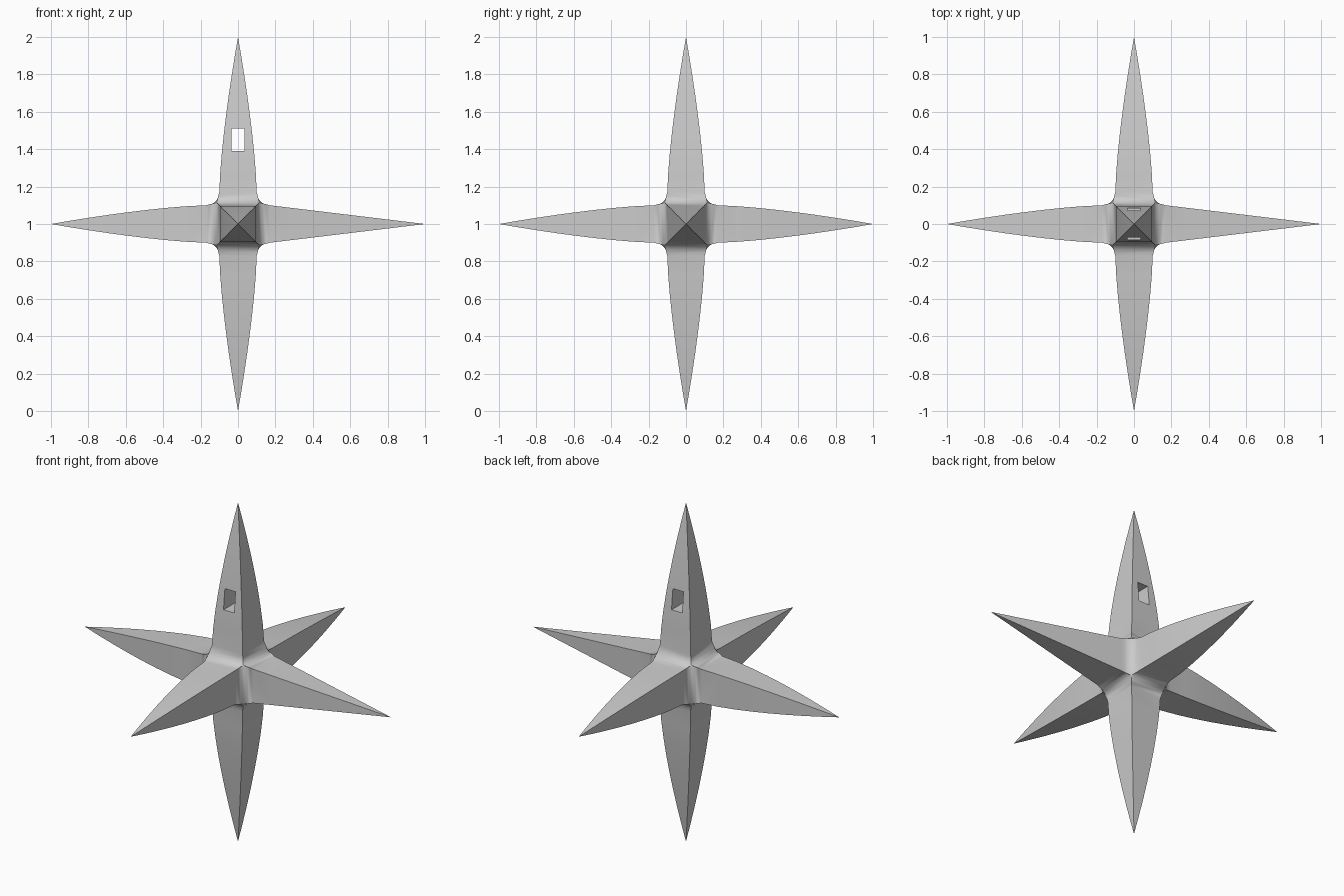
import bpy, bmesh, math
from mathutils import Vector

if "Cube" in bpy.data.objects:
    bpy.data.objects.remove(bpy.data.objects["Cube"])

H, R = 0.1, 0.07          # arm half width, fillet radius
B = H + R                 # where each arm starts
SEG = 6
C = Vector((0, 0, 1))
AX = [Vector((1, 0, 0)), Vector((0, 1, 0)), Vector((0, 0, 1))]

bm = bmesh.new()


def face(*pts):
    return bm.faces.new([bm.verts.new(p + C) for p in pts])


def arm(d, u, v, power):
    """Square tapering spike along d, with bowed or straight sides."""
    rings = []
    for i in range(8):
        s = i / 8
        h = H * (1 - s ** power)
        c = d * (B + (1 - B) * s)
        rings.append([c + u * a * h + v * b * h
                      for a, b in ((1, 1), (-1, 1), (-1, -1), (1, -1))])
    for r, q in zip(rings, rings[1:]):
        for k in range(4):
            n = (k + 1) % 4
            face(r[k], r[n], q[n], q[k])
    for k in range(4):
        face(rings[-1][k], rings[-1][(k + 1) % 4], d)


def arc(a, b):
    """Concave quarter arc from arm a to arm b."""
    out = []
    for i in range(SEG + 1):
        t = math.pi / 2 * i / SEG
        out.append(a * (B - R * math.sin(t)) + b * (B - R * math.cos(t)))
    # ends snap to the arm corners: (H, B) and (B, H)
    return out


# six arms
for i in range(3):
    for s in (1, -1):
        arm(AX[i] * s, AX[(i + 1) % 3], AX[(i + 2) % 3],
            1.0 if (i == 0 and s == 1) else 1.45)

# twelve fillets between neighbouring arms
for i in range(3):
    a, b, w = AX[i], AX[(i + 1) % 3], AX[(i + 2) % 3] * H
    for sa in (1, -1):
        for sb in (1, -1):
            p = arc(a * sa, b * sb)
            for m, n in zip(p, p[1:]):
                face(m - w, n - w, n + w, m + w)

# eight three-sided corner webs
for sx in (1, -1):
    for sy in (1, -1):
        for sz in (1, -1):
            d = [AX[0] * sx, AX[1] * sy, AX[2] * sz]
            mid = (d[0] + d[1] + d[2]) * 0.115
            for i in range(3):
                p = arc(d[i], d[(i + 1) % 3])
                w = d[(i + 2) % 3] * H
                for m, n in zip(p, p[1:]):
                    face(m + w, n + w, mid)

bmesh.ops.remove_doubles(bm, verts=bm.verts[:], dist=1e-4)
bmesh.ops.recalc_face_normals(bm, faces=bm.faces[:])
me = bpy.data.meshes.new("star_body")
bm.to_mesh(me)
bm.free()
star = bpy.data.objects.new("star_body", me)
bpy.context.collection.objects.link(star)

# rectangular hanging slot through the top arm
bpy.ops.mesh.primitive_cube_add(size=1, location=(0, 0, 1.45))
cut = bpy.context.object
cut.name = "slot_cutter"
cut.scale = (0.07, 0.5, 0.12)
bpy.context.view_layer.objects.active = star
mod = star.modifiers.new("slot", 'BOOLEAN')
mod.operation, mod.solver, mod.object = 'DIFFERENCE', 'EXACT', cut
bpy.ops.object.select_all(action='DESELECT')
star.select_set(True)
bpy.context.view_layer.update()
bpy.ops.object.modifier_apply(modifier=mod.name)
bpy.data.objects.remove(cut)
bpy.ops.object.shade_smooth_by_angle(angle=math.radians(30))
